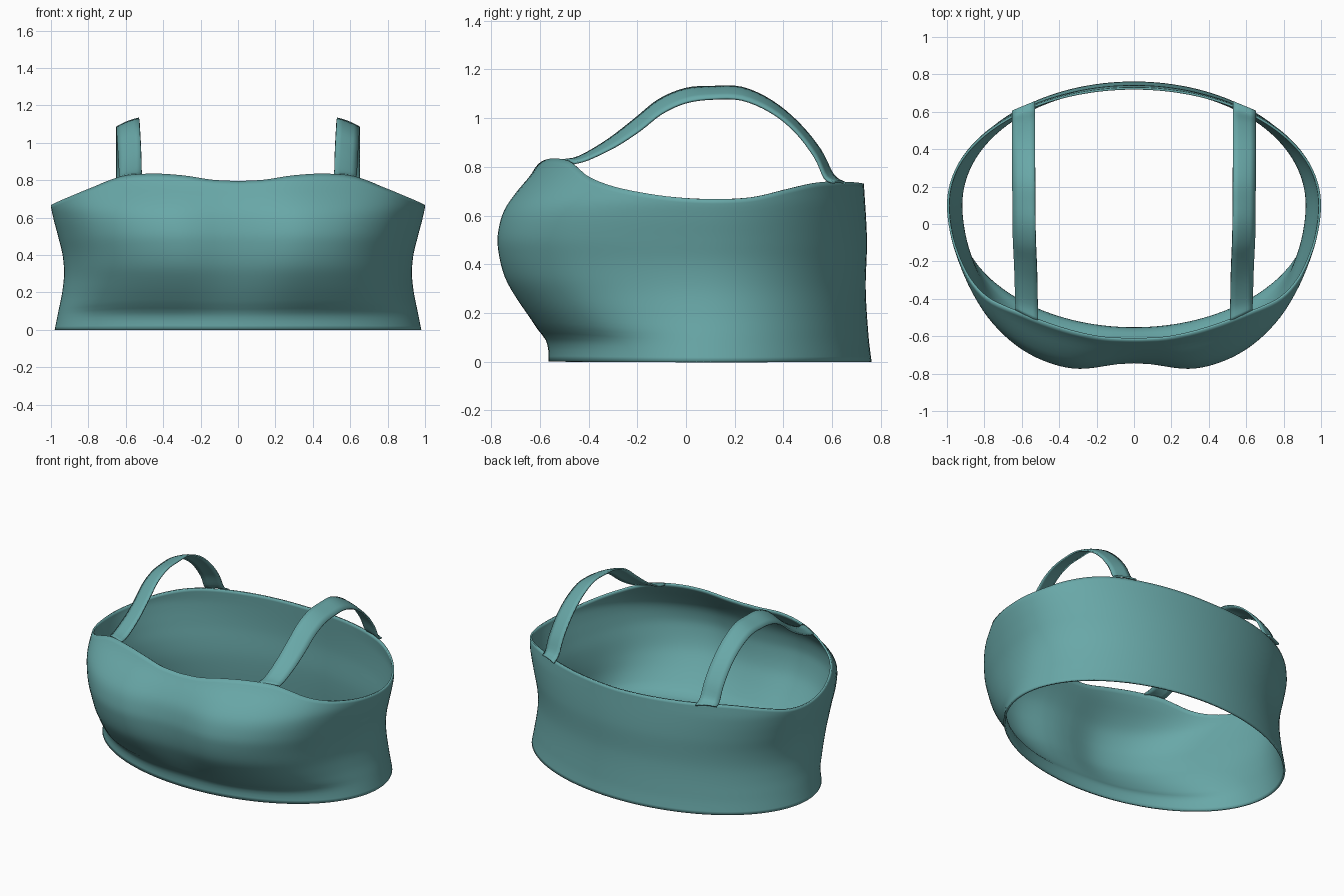
import bpy, bmesh, math

if "Cube" in bpy.data.objects:
    bpy.data.objects.remove(bpy.data.objects["Cube"])


def curve(keys, x):
    """Smooth interpolation through (x, value) keys."""
    if x <= keys[0][0]:
        return keys[0][1]
    if x >= keys[-1][0]:
        return keys[-1][1]
    n = len(keys)

    def slope(i):
        a, b = keys[max(i - 1, 0)], keys[min(i + 1, n - 1)]
        return (b[1] - a[1]) / (b[0] - a[0])

    i = max(k for k in range(n - 1) if keys[k][0] <= x)
    (x0, y0), (x1, y1) = keys[i], keys[i + 1]
    h = x1 - x0
    t = (x - x0) / h
    return ((2*t**3 - 3*t**2 + 1) * y0 + (t**3 - 2*t**2 + t) * h * slope(i)
            + (3*t**2 - 2*t**3) * y1 + (t**3 - t**2) * h * slope(i + 1))


fabric = bpy.data.materials.new("teal_fabric")
fabric.diffuse_color = (0.14, 0.39, 0.39, 1)
fabric.use_nodes = True
fabric.node_tree.nodes["Principled BSDF"].inputs["Base Color"].default_value = fabric.diffuse_color


def grid_object(name, rows, closed, thickness, offset):
    """Skin rows of points into a thin smooth cloth sheet."""
    bm = bmesh.new()
    vs = [[bm.verts.new(p) for p in r] for r in rows]
    n = len(rows[0])
    for a, b in zip(vs, vs[1:]):
        for j in range(n if closed else n - 1):
            k = (j + 1) % n
            bm.faces.new((a[j], a[k], b[k], b[j]))
    mesh = bpy.data.meshes.new(name)
    bm.to_mesh(mesh)
    bm.free()
    ob = bpy.data.objects.new(name, mesh)
    bpy.context.collection.objects.link(ob)
    mesh.materials.append(fabric)
    mod = ob.modifiers.new("cloth_thickness", 'SOLIDIFY')
    mod.thickness, mod.offset = thickness, offset
    bpy.ops.object.select_all(action='DESELECT')
    ob.select_set(True)
    bpy.context.view_layer.objects.active = ob
    bpy.ops.object.shade_smooth_by_angle(angle=math.radians(40))
    return ob


# Body: angle 0 = front, 90 = side, 180 = back
TOP_EDGE = [(0, .795), (8, .802), (17, .825), (27, .835), (38, .824), (45, .795),
            (52, .76), (65, .71), (78, .678), (90, .667), (105, .675),
            (120, .71), (133, .735), (145, .74), (180, .73)]
BUST_OUT = [(0, .18), (6, .19), (19, .245), (31, .256), (42, .243), (53, .205),
            (61, .155), (73, .07), (90, 0), (180, 0)]
BUST_BY_Z = [(0, 0), (.05, .01), (.09, .07), (.14, .28), (.25, .64), (.35, .88),
             (.48, 1), (.56, .97), (.63, .87), (.7, .66), (.78, .36), (.84, .18)]
HALF_WIDTH = [(0, .98), (.1, .96), (.2, .94), (.3, .93), (.4, .938), (.5, .962),
              (.6, .988), (.67, 1.0), (.84, .985)]
BACK_DEPTH = [(0, .662), (.1, .65), (.3, .638), (.5, .643), (.74, .63)]

SEG, ROWS = 144, 36
rows = []
for i in range(ROWS + 1):
    ring = []
    for j in range(SEG):
        a = 360 * j / SEG
        fold = min(a, 360 - a)
        z = curve(TOP_EDGE, fold) * i / ROWS
        r = math.radians(a)
        c = math.cos(r)
        depth = .664 if c > 0 else curve(BACK_DEPTH, z)
        y = .1 - depth * c - curve(BUST_OUT, fold) * curve(BUST_BY_Z, z)
        ring.append((curve(HALF_WIDTH, z) * math.sin(r), y, z))
    rows.append(ring)
grid_object("top_body", rows, True, .012, -1)

# Shoulder straps: ribbon between an inner and an outer rail of (y, z)
INNER = [(-.52, .825), (-.44, .84), (-.32, .91), (-.21, .995), (-.11, 1.075), (0, 1.12),
         (.11, 1.128), (.23, 1.124), (.35, 1.07), (.46, .98), (.55, .87), (.605, .765), (.655, .732)]
OUTER = [(-.46, .815), (-.40, .832), (-.29, .885), (-.19, .95), (-.10, 1.02), (0, 1.065),
         (.11, 1.08), (.23, 1.076), (.35, 1.025), (.45, .945), (.53, .84), (.57, .755), (.605, .735)]
STEPS = 48


def rail(points, u):
    s = u * (len(points) - 1)
    return [curve([(k, p[d]) for k, p in enumerate(points)], s) for d in (0, 1)]


for side, label in ((1, "left_strap"), (-1, "right_strap")):
    strip = []
    for i in range(STEPS + 1):
        u = i / STEPS
        x = curve([(0, .512), (.2, .518), (.4, .527), (1, .53)], u)
        (yi, zi), (yo, zo) = rail(INNER, u), rail(OUTER, u)
        line = []
        for k in range(5):
            f = k / 4
            crown = .006 * math.sin(math.pi * f)
            line.append((side * (x + .12 * f), yi + (yo - yi) * f,
                         zi + (zo - zi) * f + crown))
        strip.append(line if side < 0 else line[::-1])
    grid_object(label, strip, False, .01, 0)
